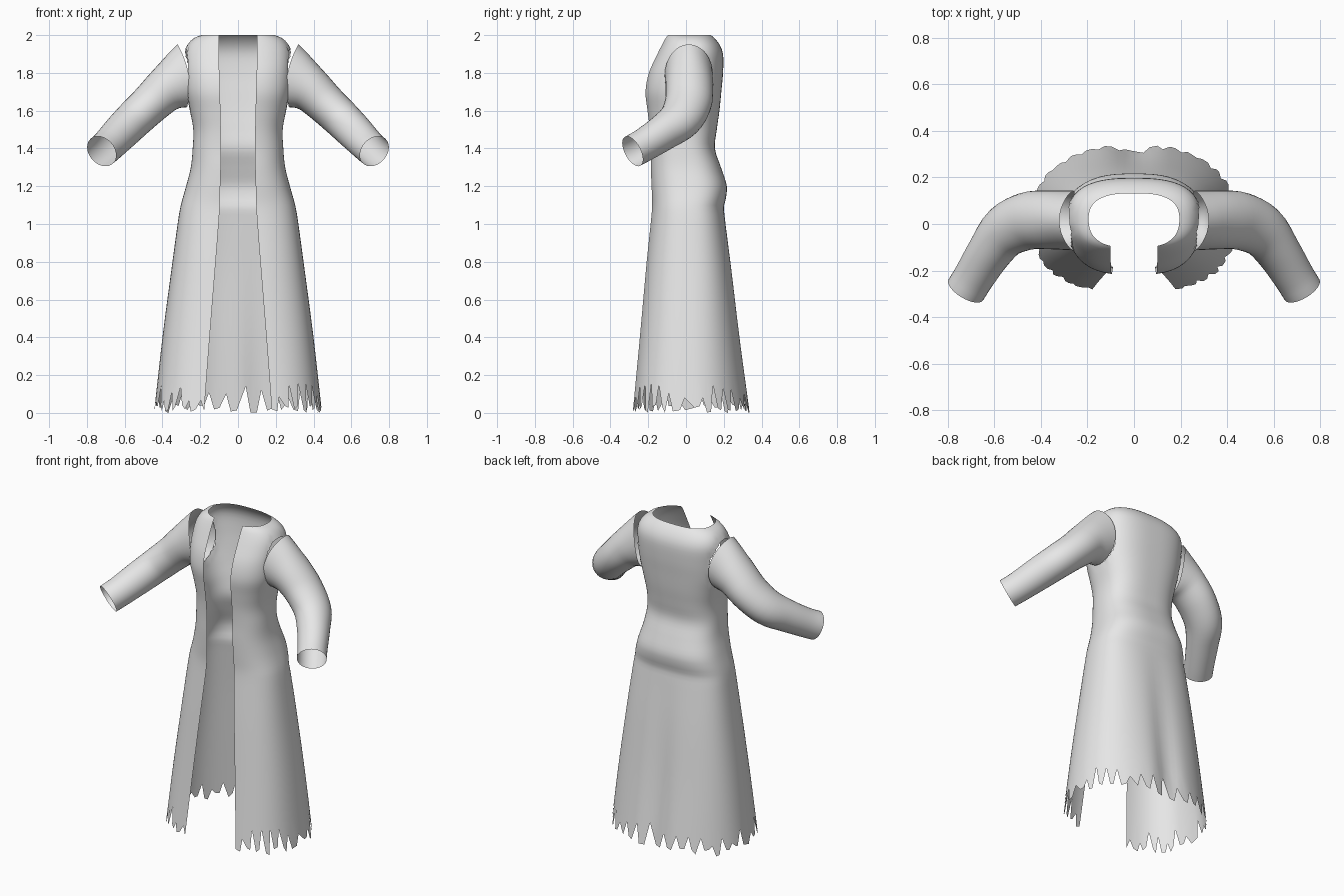
import bpy, bmesh, math, random
from mathutils import Vector

if "Cube" in bpy.data.objects:
    bpy.data.objects.remove(bpy.data.objects["Cube"])

random.seed(4)
cloth = bpy.data.materials.new("grey_cloth")
cloth.diffuse_color = (0.8, 0.8, 0.8, 1)
cloth.use_nodes = True
cloth.node_tree.nodes["Principled BSDF"].inputs["Base Color"].default_value = cloth.diffuse_color


def sample(table, t):
    """Smooth cubic interpolation of rows (t, a, b, ...)."""
    t = max(table[0][0], min(table[-1][0], t))
    i = 0
    while i < len(table) - 2 and t > table[i + 1][0]:
        i += 1

    def slope(k, c):
        a, b = table[max(k - 1, 0)], table[min(k + 1, len(table) - 1)]
        return (b[c] - a[c]) / (b[0] - a[0])
    p, q = table[i], table[i + 1]
    h = q[0] - p[0]
    s = (t - p[0]) / h
    return [(2*s**3 - 3*s*s + 1) * p[c] + (s**3 - 2*s*s + s) * h * slope(i, c)
            + (3*s*s - 2*s**3) * q[c] + (s**3 - s*s) * h * slope(i + 1, c)
            for c in range(1, len(p))]


def finish(bm, name):
    me = bpy.data.meshes.new(name)
    bm.to_mesh(me)
    bm.free()
    me.materials.append(cloth)
    ob = bpy.data.objects.new(name, me)
    bpy.context.collection.objects.link(ob)
    for f in me.polygons:
        f.use_smooth = True
    return ob


# Coat body levels: height, half width, back y, front y, front opening half width
BODY = [(0.00, 0.445, 0.350, -0.290, 0.180), (0.40, 0.400, 0.292, -0.250, 0.150),
        (0.80, 0.347, 0.240, -0.212, 0.118), (1.02, 0.317, 0.208, -0.188, 0.101),
        (1.09, 0.305, 0.200, -0.182, 0.097), (1.13, 0.295, 0.210, -0.182, 0.096),
        (1.20, 0.275, 0.216, -0.186, 0.094), (1.30, 0.250, 0.185, -0.190, 0.091),
        (1.40, 0.240, 0.153, -0.190, 0.090), (1.50, 0.237, 0.163, -0.196, 0.091),
        (1.60, 0.255, 0.177, -0.208, 0.093), (1.70, 0.279, 0.187, -0.218, 0.096),
        (1.80, 0.286, 0.196, -0.200, 0.099), (1.90, 0.284, 0.196, -0.155, 0.100),
        (1.95, 0.267, 0.178, -0.130, 0.100), (1.985, 0.232, 0.150, -0.112, 0.100),
        (2.00, 0.195, 0.132, -0.102, 0.100)]


def body_point(t, z):
    """t runs -1..1 from one front edge round the back to the other."""
    w, yb, yf, gap = sample(BODY, z)
    skirt = max(0.0, min(1.0, (1.05 - z) / 1.05))
    nb, nf = 2.7 - 0.55 * skirt, 3.0 + 0.2 * skirt
    end = math.pi - math.asin((gap / (0.9 * w)) ** (nf / 2))
    a = abs(t) * end
    c, s = math.cos(a), math.sin(a)
    n = nb if c > 0 else nf
    yc = (yb + yf) / 2
    x = w * s ** (2 / n) * (1 - 0.1 * max(0, -c))
    y = yc + math.copysign(abs(c) ** (2 / n), c) * (yb - yc)
    if abs(t) == 1:
        x = gap
    if c > 0:                                   # soft fold down the back
        y -= 0.035 * skirt * math.exp(-(x / 0.08) ** 2)
    return Vector((math.copysign(x, t), y, z))


# Tattered hem: each tooth is a narrow notch and two low tip points
HALF = 45
hem = []
for j in range(2 * HALF + 1):
    if j % 3 == 1:
        hem.append(random.uniform(0.055, 0.16))
    else:
        hem.append(random.uniform(0.0, 0.045))
hem[3 * 10] = 0.0

rows = [0.2 + 0.1 * i for i in range(8)] + [1.0 + 0.025 * i for i in range(39)] + [1.97, 1.985, 1.994, 2.0]
bm = bmesh.new()
grid = []
for j in range(2 * HALF + 1):
    t = (j - HALF) / HALF
    shift = t
    if 0 < j < 2 * HALF:
        shift += random.uniform(-0.004, 0.004)
    col = [bm.verts.new(body_point(shift, hem[j]))]
    col += [bm.verts.new(body_point(t, z)) for z in rows]
    grid.append(col)
for a, b in zip(grid, grid[1:]):
    for i in range(len(rows)):
        bm.faces.new((a[i], a[i + 1], b[i + 1], b[i]))


# Armholes: remove the side faces inside an ellipse and round off the edge
def arm_radius(p):
    return math.hypot((p.y - 0.015) / 0.112, (p.z - 1.78) / 0.150)


cut = [f for f in bm.faces
       if abs(f.calc_center_median().x) > 0.2 and arm_radius(f.calc_center_median()) < 1]
bmesh.ops.delete(bm, geom=cut, context='FACES')
for v in bm.verts:
    if v.is_boundary and abs(v.co.x) > 0.2 and 1.55 < v.co.z < 1.98:
        r = arm_radius(v.co)
        if 0.7 < r < 1.3:
            v.co.y = 0.015 + (v.co.y - 0.015) / r
            v.co.z = 1.78 + (v.co.z - 1.78) / r
finish(bm, "coat_body")

# Sleeve path: step, centre x y z, radius across y, radius in height
SLEEVE = [(0, 0.295, 0.015, 1.785, 0.128, 0.168), (1, 0.375, 0.018, 1.720, 0.126, 0.124),
          (2, 0.460, 0.012, 1.640, 0.124, 0.108), (3, 0.550, -0.030, 1.555, 0.115, 0.102),
          (4, 0.620, -0.120, 1.485, 0.096, 0.097), (5, 0.683, -0.220, 1.420, 0.087, 0.090),
          (6, 0.722, -0.283, 1.385, 0.086, 0.088)]


def sleeve(name, side):
    bm = bmesh.new()
    rings, steps, sides = [], 24, 32
    for k in range(steps + 1):
        t = 6 * k / steps
        x, y, z, ry, rz = sample(SLEEVE, t)
        ahead = Vector(sample(SLEEVE, t + 0.2)[:3]) - Vector(sample(SLEEVE, t - 0.2)[:3])
        n = Vector((0.99, 0, -0.15)).lerp(ahead.normalized(), min(1, t / 1.5)).normalized()
        u = (Vector((0, 1, 0)) - n * n.y).normalized()
        v = n.cross(u)
        ring = []
        for i in range(sides):
            a = math.tau * i / sides
            p = Vector((x, y, z)) + u * ry * math.cos(a) + v * rz * math.sin(a)
            p.x -= 0.035 * math.cos(a) ** 2 * max(0, 1 - t)   # shoulder edge hugs the body
            p.x *= side
            ring.append(bm.verts.new(p))
        rings.append(ring)
    for a, b in zip(rings, rings[1:]):
        for i in range(sides):
            j = (i + 1) % sides
            quad = (a[i], a[j], b[j], b[i])
            bm.faces.new(quad if side > 0 else quad[::-1])
    finish(bm, name)


sleeve("sleeve_right", 1)
sleeve("sleeve_left", -1)
